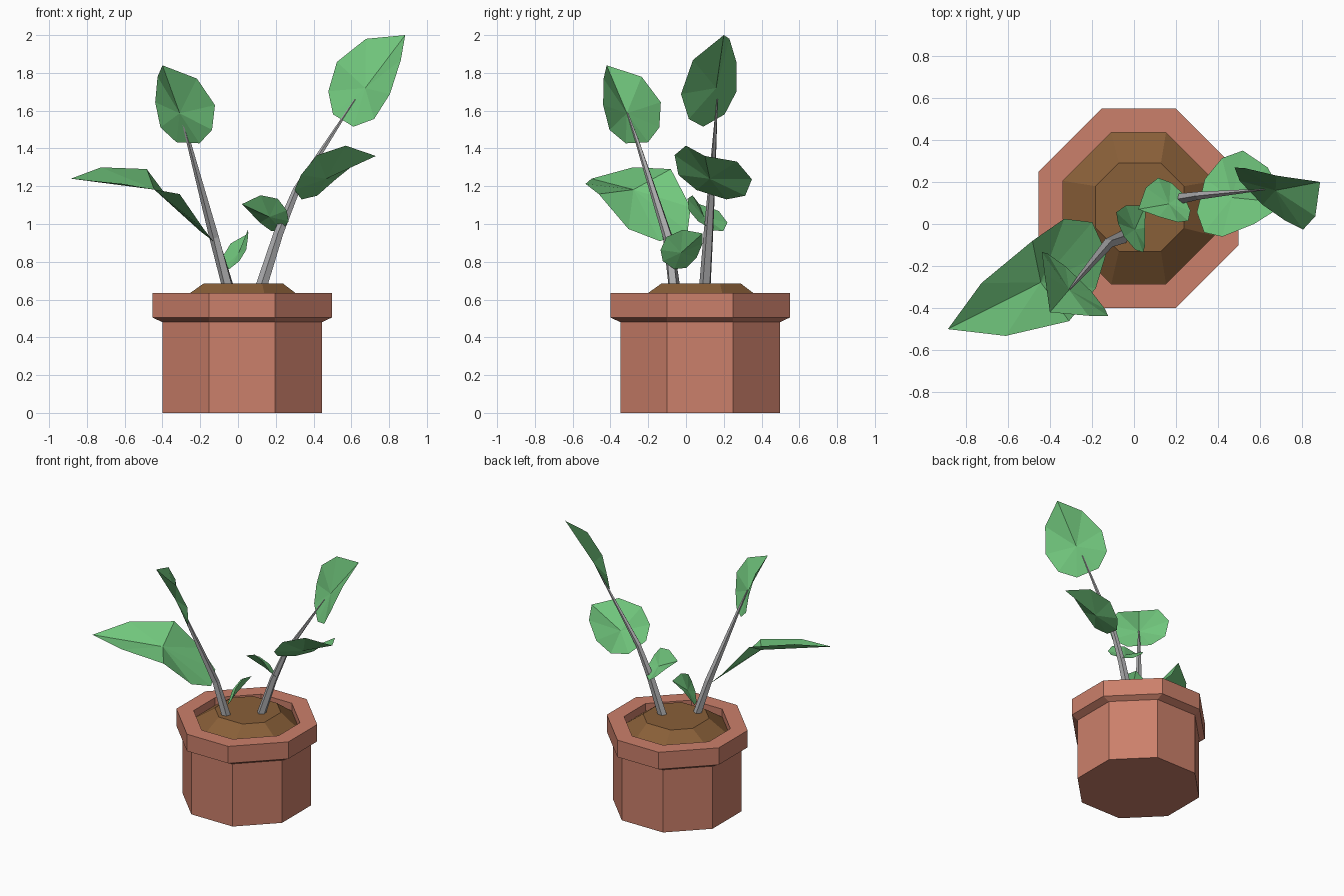
import bpy, bmesh
from mathutils import Vector

if "Cube" in bpy.data.objects:
    bpy.data.objects.remove(bpy.data.objects["Cube"])


def material(name, rgb):
    m = bpy.data.materials.new(name)
    m.diffuse_color = (*rgb, 1)
    m.use_nodes = True
    m.node_tree.nodes["Principled BSDF"].inputs["Base Color"].default_value = m.diffuse_color
    return m


TERRACOTTA = material("terracotta", (0.60, 0.215, 0.145))
SOIL = material("soil_brown", (0.25, 0.115, 0.04))
GREY = material("stem_grey", (0.42, 0.42, 0.43))
GREEN = material("leaf_green", (0.165, 0.57, 0.205))


def finish(name, bm, mat, recalc=True):
    if recalc:
        bmesh.ops.recalc_face_normals(bm, faces=bm.faces)
    me = bpy.data.meshes.new(name)
    bm.to_mesh(me)
    bm.free()
    me.materials.append(mat)
    ob = bpy.data.objects.new(name, me)
    bpy.context.collection.objects.link(ob)
    return ob


def octagon(bm, half, edge, z, cx=0.022, cy=0.075):
    h, e = half, edge
    pts = [(h, -e), (h, e), (e, h), (-e, h), (-h, e), (-h, -e), (-e, -h), (e, -h)]
    return [bm.verts.new((cx + x, cy + y, z)) for x, y in pts]


def bridge(bm, a, b):
    n = len(a)
    for i in range(n):
        bm.faces.new((a[i], a[(i + 1) % n], b[(i + 1) % n], b[i]))


# Pot: octagonal profile up the outside, over the rim and down to the soil
bm = bmesh.new()
rings = [octagon(bm, *p) for p in [
    (0.422, 0.175, 0.0), (0.422, 0.175, 0.48), (0.475, 0.175, 0.505),
    (0.475, 0.175, 0.635), (0.36, 0.13, 0.635), (0.36, 0.13, 0.56)]]
for a, b in zip(rings, rings[1:]):
    bridge(bm, a, b)
bm.faces.new(rings[0][::-1])
bm.faces.new(rings[-1])
finish("pot", bm, TERRACOTTA)

# Soil: low mound
bm = bmesh.new()
outer = octagon(bm, 0.36, 0.13, 0.575)
inner = octagon(bm, 0.21, 0.10, 0.685, 0.028, 0.08)
bridge(bm, outer, inner)
bm.faces.new(inner)
finish("soil", bm, SOIL, recalc=False)


# Stems: tapered five-sided tubes along a bent path
def stem(name, path):
    bm = bmesh.new()
    rings = []
    pts = [Vector(p[:3]) for p in path]
    for i, (p, r) in enumerate(zip(pts, (p[3] for p in path))):
        d = (pts[min(i + 1, len(pts) - 1)] - pts[max(i - 1, 0)]).normalized()
        q = d.to_track_quat('Z', 'Y')
        c = bmesh.ops.create_circle(bm, segments=5, radius=r)["verts"]
        for v in c:
            v.co = p + q @ v.co
        rings.append(c)
    for a, b in zip(rings, rings[1:]):
        bridge(bm, a, b)
    bm.faces.new(rings[0][::-1])
    bm.faces.new(rings[-1])
    finish(name, bm, GREY)


stem("stem_left", [(-0.045, -0.06, 0.64, 0.033), (-0.125, -0.095, 0.93, 0.027),
                   (-0.26, -0.255, 1.43, 0.012), (-0.305, -0.31, 1.59, 0.004)])
stem("stem_right", [(0.115, 0.10, 0.64, 0.033), (0.215, 0.12, 0.95, 0.027),
                    (0.31, 0.135, 1.18, 0.020), (0.62, 0.165, 1.66, 0.004)])

# Leaf outline from base to tip: length fraction, half width, lift, bend share
OUTLINE = [(0.0, 0.085, 0.0, 0.0), (0.16, 0.19, 0.02, 0.3),
           (0.43, 0.22, 0.068, 1.0), (0.76, 0.145, 0.073, 0.25)]


def leaf(name, base, tip, side, size=1.0, bend=0.0, mid=0.37):
    base, tip, s = Vector(base), Vector(tip), Vector(side)
    along = tip - base
    u = along.normalized()
    s = (s - u * s.dot(u)).normalized()
    up = u.cross(s)
    bm = bmesh.new()

    def vert(f, w, lift, share):
        return bm.verts.new(base + along * f + s * w * size
                            + up * (lift * size + share * bend))

    right = [vert(*p) for p in OUTLINE]
    left = [vert(f, -w, l, b) for f, w, l, b in OUTLINE]
    loop = right + [bm.verts.new(tip)] + left[::-1]
    centre = vert(mid, 0, 0.01, 1.0)
    for i, v in enumerate(loop):
        bm.faces.new((centre, v, loop[(i + 1) % len(loop)]))
    bm.normal_update()
    if sum((f.normal for f in bm.faces), Vector()).dot(up) < 0:
        bmesh.ops.reverse_faces(bm, faces=bm.faces)
    finish(name, bm, GREEN, recalc=False)


leaf("leaf_top_left", (-0.265, -0.26, 1.43), (-0.40, -0.42, 1.84), (1, -1, 0))
leaf("leaf_top_right", (0.557, 0.148, 1.548), (0.885, 0.20, 2.0), (-0.64, 0.67, 0.39))
leaf("leaf_large_left", (-0.165, -0.065, 0.935), (-0.885, -0.50, 1.24),
     (0.18, -0.38, -0.135), bend=0.11, mid=0.46)
leaf("leaf_mid_right", (0.318, 0.135, 1.155), (0.73, 0.10, 1.36), (0.11, 0.415, -0.125))
leaf("leaf_small_right", (0.25, 0.105, 0.99), (0.02, 0.07, 1.105),
     (0.415, -0.79, 0.45), size=0.6)
leaf("leaf_small_centre", (-0.02, -0.092, 0.782), (0.055, 0.088, 0.95),
     (-0.14, 0.14, -0.12), size=0.54)
